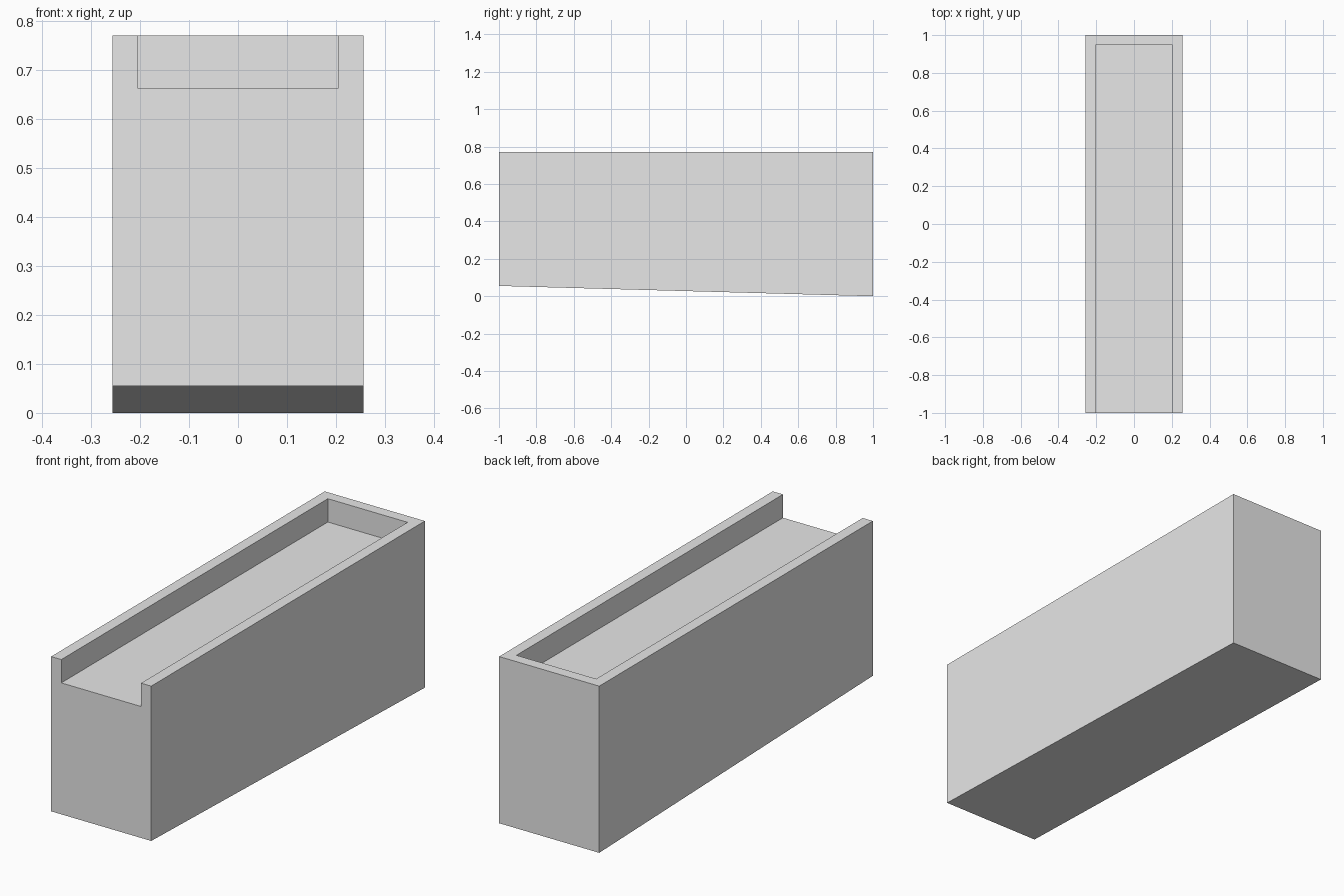
import bpy
import bmesh

if "Cube" in bpy.data.objects:
    bpy.data.objects.remove(bpy.data.objects["Cube"], do_unlink=True)

HALF_WIDTH, TOP = 0.256, 0.771
FRONT_BASE = 0.055           # underside slopes from here down to zero at the back
SLOT_HALF, SLOT_FLOOR, SLOT_BACK = 0.204, 0.663, 0.948

grey = bpy.data.materials.new("light_grey")
grey.use_nodes = True
grey.diffuse_color = (0.8, 0.8, 0.8, 1)
grey.node_tree.nodes["Principled BSDF"].inputs["Base Color"].default_value = (0.8, 0.8, 0.8, 1)


def side_extrusion(name, profile, half_width):
    """Extrude a (y, z) profile across x, centred on x = 0."""
    bm = bmesh.new()
    face = bm.faces.new([bm.verts.new((-half_width, y, z)) for y, z in profile])
    side = bmesh.ops.extrude_face_region(bm, geom=[face])["geom"]
    verts = [g for g in side if isinstance(g, bmesh.types.BMVert)]
    bmesh.ops.translate(bm, verts=verts, vec=(2 * half_width, 0, 0))
    bmesh.ops.recalc_face_normals(bm, faces=bm.faces)
    mesh = bpy.data.meshes.new(name)
    bm.to_mesh(mesh)
    bm.free()
    mesh.materials.append(grey)
    obj = bpy.data.objects.new(name, mesh)
    bpy.context.collection.objects.link(obj)
    return obj


# Solid block with a sloping underside
block = side_extrusion(
    "trough_block", [(-1, FRONT_BASE), (1, 0), (1, TOP), (-1, TOP)], HALF_WIDTH)

# Shallow channel, open at the front and closed at the back
cutter = side_extrusion(
    "channel_cutter",
    [(-1.2, SLOT_FLOOR), (SLOT_BACK, SLOT_FLOOR), (SLOT_BACK, 1), (-1.2, 1)], SLOT_HALF)
cutter.hide_render = True

cut = block.modifiers.new("channel", "BOOLEAN")
cut.operation = "DIFFERENCE"
cut.solver = "EXACT"
cut.object = cutter

# Apply the cut and discard the cutter
bpy.context.view_layer.objects.active = block
block.select_set(True)
bpy.ops.object.modifier_apply(modifier=cut.name)
bpy.data.objects.remove(cutter, do_unlink=True)
